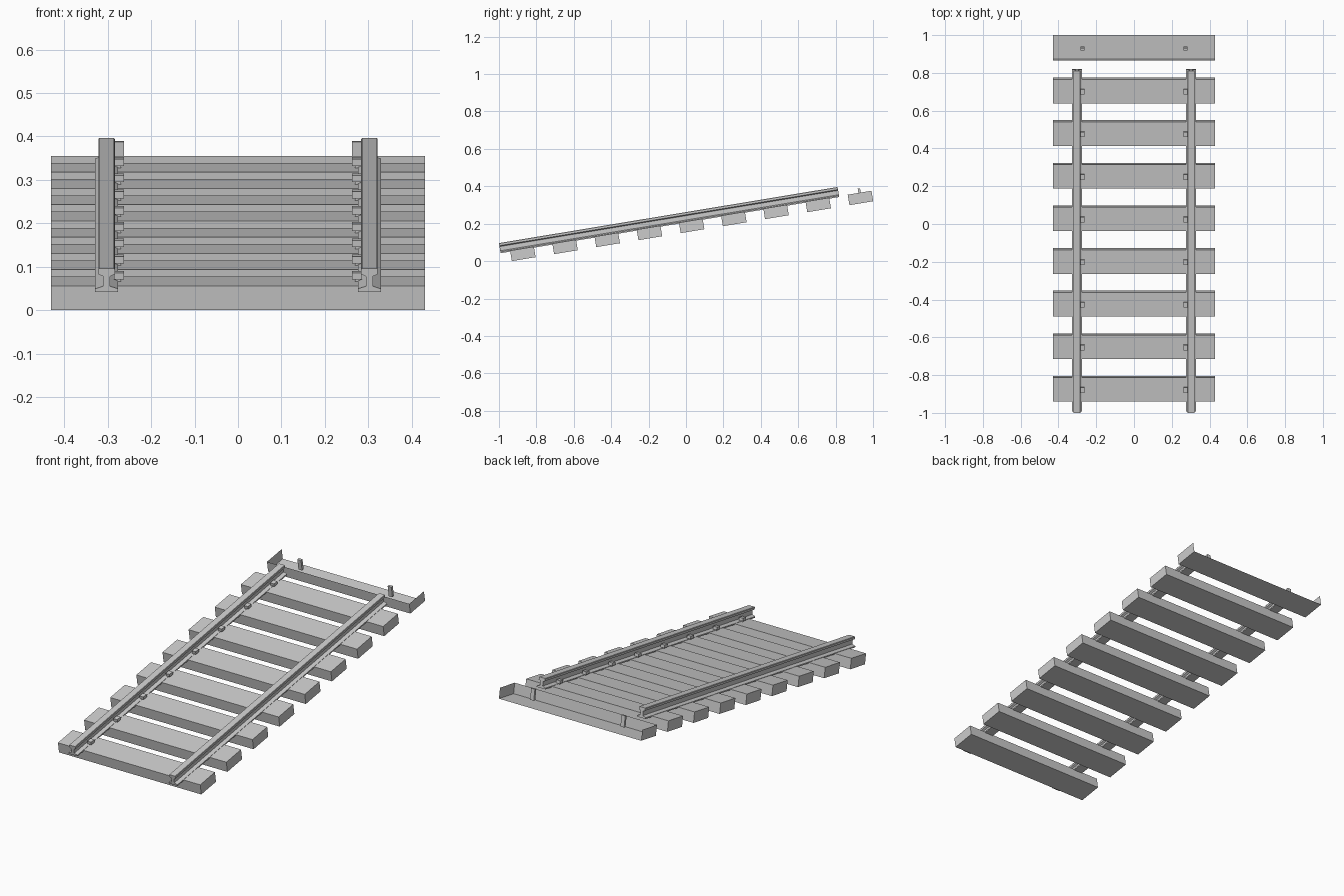
import bpy, bmesh, math
from mathutils import Matrix

if "Cube" in bpy.data.objects:
    bpy.data.objects.remove(bpy.data.objects["Cube"])

# Everything is modelled flat (y along track, z up), then tilted onto the slope
ANGLE = math.atan(0.1657)
TILT = Matrix.Translation((0, -0.931, 0)) @ Matrix.Rotation(ANGLE, 4, 'X')
COUNT, PITCH = 9, 0.2287
DEPTH, HEIGHT, HALF = 0.1285, 0.057, 0.43


def finish(name, bm):
    bmesh.ops.recalc_face_normals(bm, faces=bm.faces)
    bm.transform(TILT)
    me = bpy.data.meshes.new(name)
    bm.to_mesh(me)
    bm.free()
    ob = bpy.data.objects.new(name, me)
    bpy.context.collection.objects.link(ob)
    return ob


def add_box(bm, x, y, z):
    mat = Matrix.Translation([(a + b) / 2 for a, b in (x, y, z)])
    mat = mat @ Matrix.Diagonal([b - a for a, b in (x, y, z)] + [1])
    return bmesh.ops.create_cube(bm, size=1, matrix=mat)['verts']


def span(a, b, s):
    return tuple(sorted((a * s, b * s)))


# Sleepers; the last one is an open tray without top and back
for i in range(COUNT):
    bm = bmesh.new()
    y = i * PITCH
    add_box(bm, (-HALF, HALF), (y, y + DEPTH), (0, HEIGHT))
    if i == COUNT - 1:
        bm.normal_update()
        gone = [f for f in bm.faces if f.normal.z > 0.5 or f.normal.y > 0.5]
        bmesh.ops.delete(bm, geom=gone, context='FACES')
    finish(f"sleeper_{i + 1}", bm)

# Rails: half profile (x, z) mirrored and extruded along the track
half = [(0.0265, 0.0), (0.0265, 0.007), (0.008, 0.013), (0.008, 0.036),
        (0.019, 0.041), (0.019, 0.052), (0.017, 0.0548)]
profile = half + [(-x, z) for x, z in reversed(half)]
for side, label in ((-1, "left"), (1, "right")):
    bm = bmesh.new()
    verts = [bm.verts.new((side * 0.3025 + x, -0.0523, z + 0.0517)) for x, z in profile]
    face = bm.faces.new(verts)
    ext = bmesh.ops.extrude_face_region(bm, geom=[face], use_keep_orig=True)
    moved = [v for v in ext['geom'] if isinstance(v, bmesh.types.BMVert)]
    bmesh.ops.translate(bm, verts=moved, vec=(0, 1.835, 0))
    finish(f"rail_{label}", bm)

    # Spikes on the inner side of the rail: shaft plus hooked head
    bm = bmesh.new()
    for i in range(COUNT):
        y = i * PITCH + DEPTH / 2
        if i == COUNT - 1:
            add_box(bm, span(0.262, 0.284, side), (y - 0.0065, y + 0.0065), (0.02, 0.08))
        else:
            add_box(bm, span(0.269, 0.282, side), (y - 0.0065, y + 0.0065), (0.02, 0.065))
            add_box(bm, span(0.262, 0.285, side), (y - 0.014, y + 0.014), (0.063, 0.079))
    finish(f"spikes_{label}", bm)
